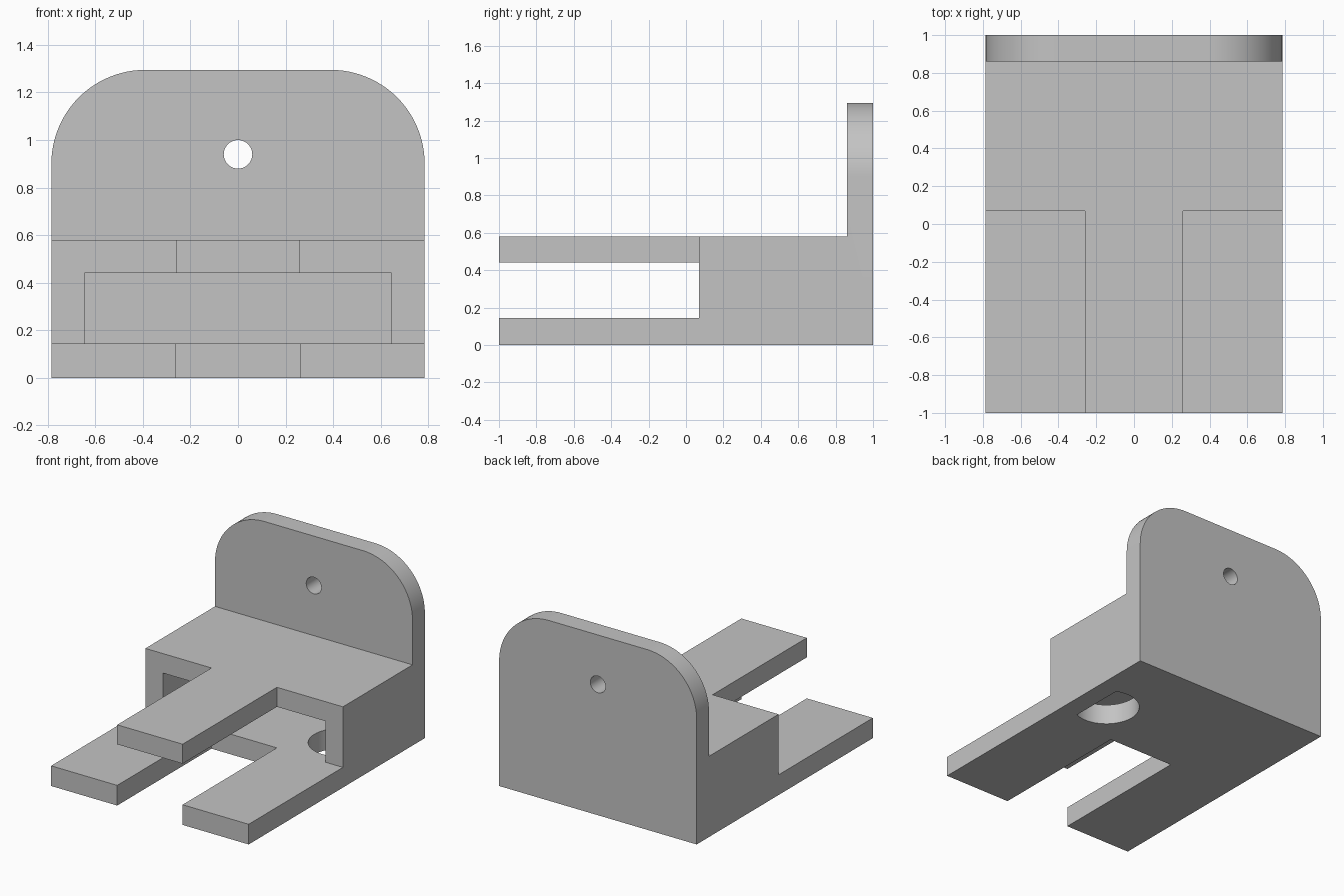
import bpy
import bmesh
from math import sin, cos, pi, radians, acos
from mathutils import Vector

start_cube = bpy.data.objects.get("Cube")
if start_cube:
    bpy.data.objects.remove(start_cube, do_unlink=True)

# Main dimensions
HALF_W, HEIGHT, RADIUS = 0.785, 1.295, 0.395
WALL_Y = 0.86           # front of the upright plate
STEP_Y = 0.07           # front of the housing
FLOOR, CEILING, DECK = 0.145, 0.44, 0.58
ARM_X, POCKET_X = 0.26, 0.645

grey = bpy.data.materials.new("plain grey")
grey.use_nodes = True
grey.diffuse_color = (0.55, 0.55, 0.55, 1)
grey.node_tree.nodes["Principled BSDF"].inputs["Base Color"].default_value = (0.55, 0.55, 0.55, 1)


def arc(cx, cy, r, a0, a1, n):
    return [(cx + r * cos(a0 + (a1 - a0) * i / n), cy + r * sin(a0 + (a1 - a0) * i / n))
            for i in range(n + 1)]


def prism(name, outline, place, sweep):
    """Extrude a flat outline, placed in 3D by a function, along a vector."""
    bm = bmesh.new()
    face = bm.faces.new([bm.verts.new(place(u, v)) for u, v in outline])
    result = bmesh.ops.extrude_face_region(bm, geom=[face])
    moved = [g for g in result["geom"] if isinstance(g, bmesh.types.BMVert)]
    bmesh.ops.translate(bm, verts=moved, vec=Vector(sweep))
    bmesh.ops.recalc_face_normals(bm, faces=bm.faces)
    mesh = bpy.data.meshes.new(name)
    bm.to_mesh(mesh)
    bm.free()
    mesh.materials.append(grey)
    obj = bpy.data.objects.new(name, mesh)
    bpy.context.collection.objects.link(obj)
    return obj


def box(name, x0, x1, y0, y1, z0, z1):
    return prism(name, [(x0, y0), (x1, y0), (x1, y1), (x0, y1)],
                 lambda u, v: (u, v, z0), (0, 0, z1 - z0))


def cut(target, cutter):
    bpy.context.view_layer.objects.active = target
    mod = target.modifiers.new("cut", "BOOLEAN")
    mod.operation = "DIFFERENCE"
    mod.solver = "EXACT"
    mod.object = cutter
    cutter.hide_render = True
    bpy.ops.object.modifier_apply(modifier=mod.name)
    bpy.data.objects.remove(cutter, do_unlink=True)


# Solid blank with the rounded upright outline
top_z = HEIGHT - RADIUS
outline = [(-HALF_W, 0), (HALF_W, 0)]
outline += arc(HALF_W - RADIUS, top_z, RADIUS, 0, pi / 2, 24)
outline += arc(RADIUS - HALF_W, top_z, RADIUS, pi / 2, pi, 24)
bracket = prism("bracket", outline, lambda u, v: (u, -1, v), (0, 2, 0))

# Open space in front of the upright plate
cut(bracket, box("deck_cutter", -1, 1, -1.2, WALL_Y, DECK, 2))

# Pocket inside the housing, also separating tongue and fork
cut(bracket, box("pocket_cutter", -POCKET_X, POCKET_X, -1.2, WALL_Y, FLOOR, CEILING))

# Gaps either side of the upper tongue
for side in (-1, 1):
    x0, x1 = sorted((side * ARM_X, side * 1))
    cut(bracket, box("gap_cutter", x0, x1, -1.2, STEP_Y, FLOOR, 0.8))

# Slot between the two lower fork arms
cut(bracket, box("slot_cutter", -ARM_X, ARM_X, -1.2, STEP_Y, -0.2, 0.25))

# Hole through the upright plate
cut(bracket, prism("mount_hole_cutter", arc(0, 0.94, 0.06, 0, 2 * pi, 40)[:-1],
                   lambda u, v: (u, 0.7, v), (0, 0.5, 0)))

# Floor hole, flattened against the pocket side wall
hole_x, hole_y, hole_r = 0.56, 0.38, 0.22
a = acos((POCKET_X - hole_x) / hole_r)
cut(bracket, prism("floor_hole_cutter", arc(hole_x, hole_y, hole_r, a, 2 * pi - a, 48),
                   lambda u, v: (u, v, -0.2), (0, 0, 0.5)))

# Smooth the curves, keep the edges crisp
bpy.ops.object.select_all(action="DESELECT")
bracket.select_set(True)
bpy.context.view_layer.objects.active = bracket
bpy.ops.object.shade_smooth_by_angle(angle=radians(30))
